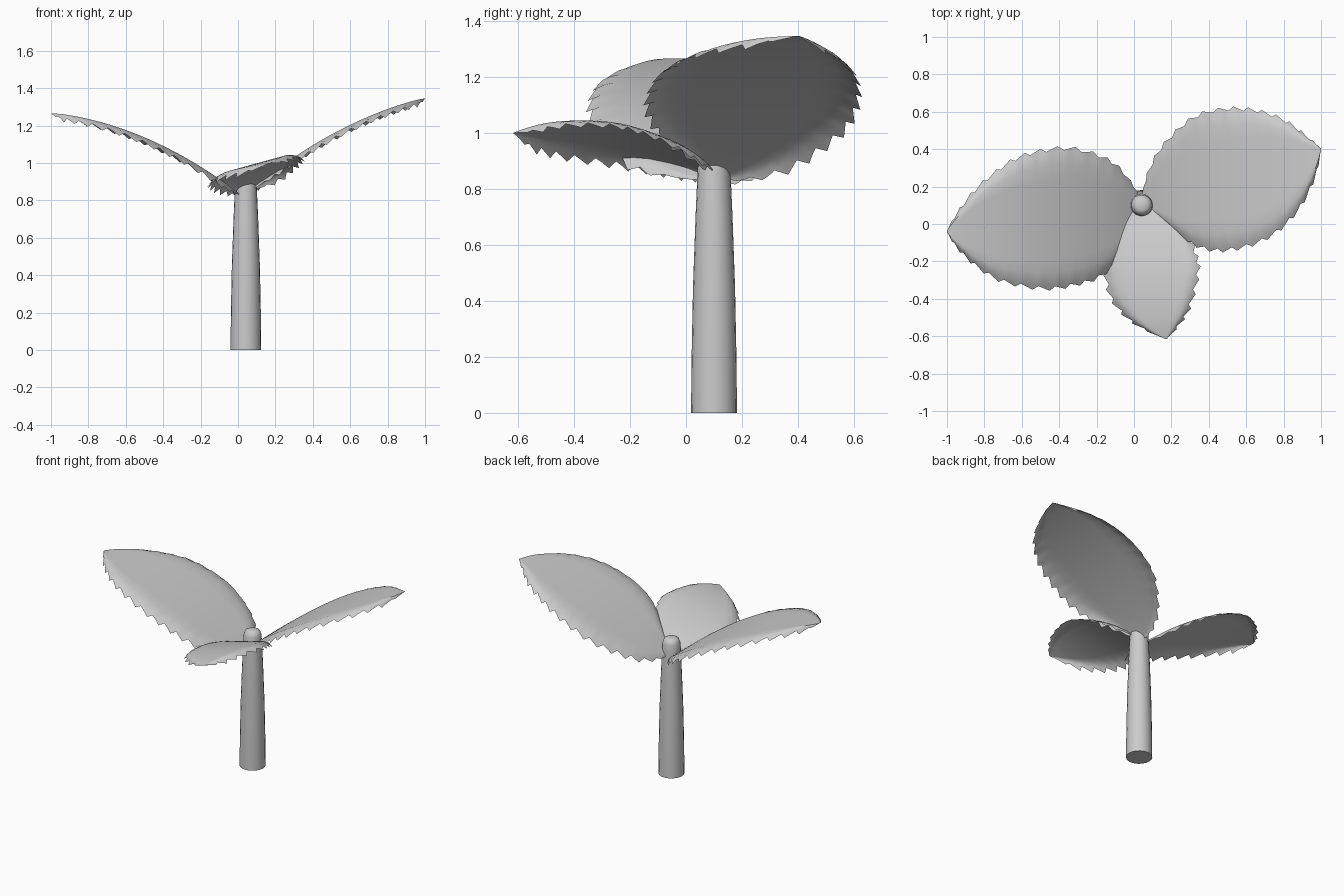
import bpy, bmesh, math

if "Cube" in bpy.data.objects:
    bpy.data.objects.remove(bpy.data.objects["Cube"])

grey = bpy.data.materials.new("plain grey")
grey.diffuse_color = (0.6, 0.6, 0.6, 1)
grey.use_nodes = True
grey.node_tree.nodes["Principled BSDF"].inputs["Base Color"].default_value = grey.diffuse_color


def finish(name, bm, angle):
    me = bpy.data.meshes.new(name)
    bm.to_mesh(me)
    bm.free()
    ob = bpy.data.objects.new(name, me)
    bpy.context.collection.objects.link(ob)
    me.materials.append(grey)
    bpy.ops.object.select_all(action='DESELECT')
    ob.select_set(True)
    bpy.context.view_layer.objects.active = ob
    bpy.ops.object.shade_smooth_by_angle(angle=math.radians(angle))
    return ob


def spline(pts, t):
    """Catmull-Rom point on a 2D polyline, t from 0 to 1."""
    n = len(pts) - 1
    i = min(int(t * n), n - 1)
    f = t * n - i
    p = [pts[max(0, min(n, k))] for k in (i - 1, i, i + 1, i + 2)]
    return [0.5 * (2 * b + (c - a) * f + (2 * a - 5 * b + 4 * c - d) * f * f
                   + (3 * b - a - 3 * c + d) * f ** 3) for a, b, c, d in zip(*p)]


def leaf(name, edge_a, edge_b, height, rows=48):
    """Arched sheet between two plan outlines, with a turned-down, toothed rim."""
    vs = [0, .05, .12, .22, .36, .5, .64, .78, .88, .95, 1]
    bm = bmesh.new()
    grid = []
    for r in range(rows + 1):
        t = r / rows
        a, b = spline(edge_a, t), spline(edge_b, t)
        ends = min(1, 6 * t, 8 * (1 - t))
        tooth = (0.012, 0, -0.010)[r % 3] * ends
        w = max(math.dist(a, b), 1e-4)
        line = []
        for v in vs:
            rim = max(0, 1 - min(v, 1 - v) / 0.11)
            out = tooth / w * rim * (1 if v > .5 else -1)
            x, y = (a[k] + (b[k] - a[k]) * (v + out) for k in (0, 1))
            z = height(x, y) - ends * rim ** 1.6 * (0.03 + tooth) + 0.004 * ends
            line.append(bm.verts.new((x, y, z)))
        grid.append(line)
    for p, q in zip(grid, grid[1:]):
        for i in range(len(vs) - 1):
            bm.faces.new((p[i], q[i], q[i + 1], p[i + 1]))
    bmesh.ops.remove_doubles(bm, verts=bm.verts, dist=0.0005)
    bmesh.ops.recalc_face_normals(bm, faces=bm.faces)
    if sum(f.normal.z for f in bm.faces) < 0:
        bmesh.ops.reverse_faces(bm, faces=bm.faces)
    return finish(name, bm, 50)


# left leaf
leaf("left_leaf",
     [(.03, .14), (0, .2), (-.09, .31), (-.2, .37), (-.35, .405), (-.5, .39),
      (-.63, .35), (-.75, .27), (-.86, .17), (-.95, .05), (-1, -.035)],
     [(.02, .12), (-.03, -.08), (-.1, -.21), (-.2, -.29), (-.32, -.325), (-.45, -.345),
      (-.6, -.33), (-.74, -.29), (-.86, -.21), (-.95, -.12), (-1, -.045)],
     lambda x, y: .84 - .747 * x - .322 * x * x)

# right leaf
leaf("right_leaf",
     [(.04, .11), (.06, .23), (.12, .37), (.21, .48), (.32, .57), (.45, .61),
      (.58, .615), (.7, .595), (.82, .545), (.92, .47), (1, .405)],
     [(.05, .1), (.14, .03), (.23, -.05), (.32, -.11), (.43, -.14), (.55, -.13),
      (.68, -.09), (.8, -.01), (.9, .11), (.97, .26), (1, .395)],
     lambda x, y: .80 + .849 * x - .304 * x * x)


# small front leaf, tilted up toward +x
def front_height(x, y):
    t = .1 - y
    return .87 + .469 * t - .442 * t * t + .275 * (x - .1)


leaf("front_leaf",
     [(.04, .11), (-.02, .06), (-.08, -.01), (-.125, -.1), (-.15, -.19), (-.15, -.29),
      (-.12, -.40), (-.05, -.49), (.04, -.555), (.165, -.615)],
     [(.06, .11), (.15, .075), (.235, .02), (.295, -.07), (.33, -.16), (.345, -.24),
      (.325, -.35), (.29, -.46), (.24, -.54), (.175, -.615)],
     front_height, 39)

# tapering stem with a rounded top
bm = bmesh.new()
N = 20
rings = []
for z, r in [(0, .082), (.2, .080), (.45, .075), (.7, .066), (.86, .059),
             (.91, .056), (.935, .046), (.945, .028)]:
    rings.append([bm.verts.new((.042 + r * math.cos(2 * math.pi * i / N),
                                .1 + r * math.sin(2 * math.pi * i / N), z)) for i in range(N)])
for p, q in zip(rings, rings[1:]):
    for i in range(N):
        j = (i + 1) % N
        bm.faces.new((p[i], p[j], q[j], q[i]))
bm.faces.new(rings[0][::-1])
bm.faces.new(rings[-1])
finish("stem", bm, 60)
